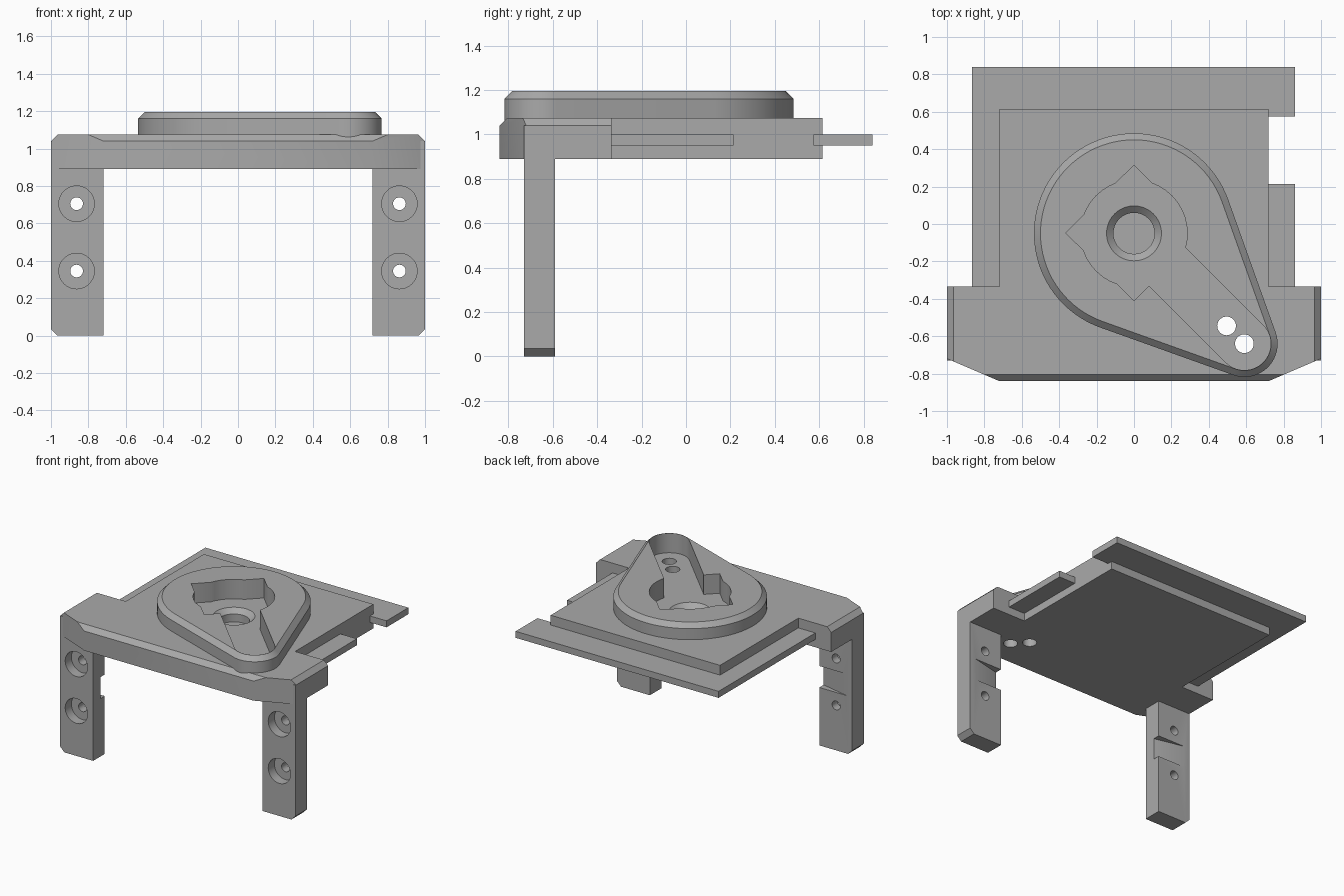
import bpy, bmesh
from math import pi, cos, sin, acos, atan2, hypot, radians

if "Cube" in bpy.data.objects:
    bpy.data.objects.remove(bpy.data.objects["Cube"], do_unlink=True)

grey = bpy.data.materials.new("plain grey")
grey.use_nodes = True
grey.diffuse_color = (0.4, 0.4, 0.4, 1)
grey.node_tree.nodes["Principled BSDF"].inputs["Base Color"].default_value = (0.4, 0.4, 0.4, 1)


def loft(name, rings):
    """Closed solid through rings of 3D points."""
    bm = bmesh.new()
    loops = [[bm.verts.new(p) for p in ring] for ring in rings]
    n = len(loops[0])
    for a, b in zip(loops, loops[1:]):
        for i in range(n):
            j = (i + 1) % n
            bm.faces.new((a[i], a[j], b[j], b[i]))
    bm.faces.new(loops[0][::-1])
    bm.faces.new(loops[-1])
    bmesh.ops.recalc_face_normals(bm, faces=bm.faces)
    mesh = bpy.data.meshes.new(name)
    bm.to_mesh(mesh)
    bm.free()
    mesh.materials.append(grey)
    obj = bpy.data.objects.new(name, mesh)
    bpy.context.collection.objects.link(obj)
    return obj


def prism(name, pts, lo, hi, axis="z"):
    """Extrude a 2D profile along an axis."""
    place = {"x": lambda p, t: (t, p[0], p[1]),
             "y": lambda p, t: (p[0], t, p[1]),
             "z": lambda p, t: (p[0], p[1], t)}[axis]
    return loft(name, [[place(p, t) for p in pts] for t in (lo, hi)])


def circle(c, r, n=40):
    return [(c[0] + r * cos(2 * pi * i / n), c[1] + r * sin(2 * pi * i / n)) for i in range(n)]


def belt(c1, r1, c2, r2, n1=56, n2=28):
    """Outline wrapped around two circles."""
    dx, dy = c2[0] - c1[0], c2[1] - c1[1]
    d, a = atan2(dy, dx), acos((r1 - r2) / hypot(dx, dy))
    pts = []
    for c, r, s, e, n in ((c1, r1, d + a, d - a + 2 * pi, n1), (c2, r2, d - a, d + a, n2)):
        for i in range(n + 1):
            t = s + (e - s) * i / n
            pts.append((c[0] + r * cos(t), c[1] + r * sin(t)))
    return pts


def cut(obj, *cutters):
    bpy.context.view_layer.objects.active = obj
    for c in cutters:
        mod = obj.modifiers.new("cut", "BOOLEAN")
        mod.operation, mod.solver, mod.object = "DIFFERENCE", "EXACT", c
        bpy.ops.object.modifier_apply(modifier=mod.name)


HUB, TIP = (0, -0.05), (0.59, -0.64)
TOP, BASE, FLOOR, CH = 1.075, 0.89, 1.045, 0.035

# Body plate with front wings
half = [(0.72, 0.615), (0.72, -0.335), (1, -0.335), (1, -0.72), (0.72, -0.84)]
body = prism("body_plate", half + [(-x, y) for x, y in reversed(half)], BASE, TOP)

# Raised teardrop cover with chamfered rim
rings = []
for inset, z in ((0, 1.05), (0, 1.16), (CH, 1.195)):
    rings.append([(x, y, z) for x, y in belt(HUB, 0.535 - inset, TIP, 0.178 - inset)])
cover = loft("teardrop_cover", rings)

# Edge chamfers on the body
e = 0.01
chamfers = [prism("front_chamfer", [(-0.84 - e, TOP - CH - e), (-0.84 - e, TOP + e),
                                    (-0.84 + CH + e, TOP + e)], -1.1, 1.1, "x")]
for s in (1, -1):
    chamfers.append(prism("side_chamfer", [(s * (1 + e), TOP - CH - e), (s * (1 + e), TOP + e),
                                           (s * (1 - CH - e), TOP + e)], -0.9, -0.2, "y"))

# Recess: pointed pocket, round pocket and channel to the tip
recess = [
    prism("pointed_pocket", [(0, 0.315), (-0.365, -0.047), (0, -0.41),
                             (0.18, -0.23), (0.18, 0.135)], FLOOR, 1.3),
    prism("round_pocket", circle(HUB, 0.285), FLOOR, 1.3),
    prism("channel", belt(HUB, 0.141, TIP, 0.141), FLOOR, 1.3),
]

# Countersunk blind socket and two through holes
socket = loft("socket", [[(x, y, z) for x, y in circle(HUB, r)]
                         for r, z in ((0.11, 0.95), (0.11, 1.01), (0.147, FLOOR), (0.147, 1.06))])
pins = [prism("pin_hole", circle(c, 0.05), 0.8, 1.3) for c in ((0.495, -0.545), TIP)]
cut(body, *chamfers, *recess, socket, *pins)
cut(cover, *recess)
helpers = chamfers + recess + [socket] + pins
parts = [body, cover]

# Thin slide flange along the sides and back
flange = [(-0.865, -0.34), (-0.865, 0.84), (0.86, 0.84), (0.86, 0.575), (0.7, 0.575),
          (0.7, 0.5), (-0.7, 0.5), (-0.7, -0.34)]
parts.append(prism("slide_flange", flange, 0.95, 1.0))
parts.append(prism("side_tab", [(0.7, -0.34), (0.86, -0.34), (0.86, 0.215), (0.7, 0.215)], 0.95, 1.0))

# Legs with counterbored screw holes and a tapered notch behind
for s, side in ((1, "left"), (-1, "right")):
    outline = [(0.72, 0), (1 - CH, 0), (1, CH), (1, 1.04), (0.72, 1.04)]
    leg = prism(side + "_leg", [(s * x, z) for x, z in outline], -0.73, -0.59, "y")
    tools = [prism("notch", [(s * 0.71, -0.57), (s * 0.71, -0.645), (s * 0.95, -0.59),
                             (s * 0.95, -0.57)], 0.445, 0.61)]
    for z in (0.345, 0.705):
        c = (s * 0.863, z)
        tools.append(prism("counterbore", circle(c, 0.095), -0.8, -0.655, "y"))
        tools.append(prism("screw_hole", circle(c, 0.034, 24), -0.8, -0.5, "y"))
    cut(leg, *tools)
    helpers += tools
    parts.append(leg)

for h in helpers:
    bpy.data.objects.remove(h, do_unlink=True)

# Smooth the round walls, keep edges sharp
bpy.ops.object.select_all(action="DESELECT")
for p in parts:
    p.select_set(True)
bpy.context.view_layer.objects.active = body
bpy.ops.object.shade_smooth_by_angle(angle=radians(25))
